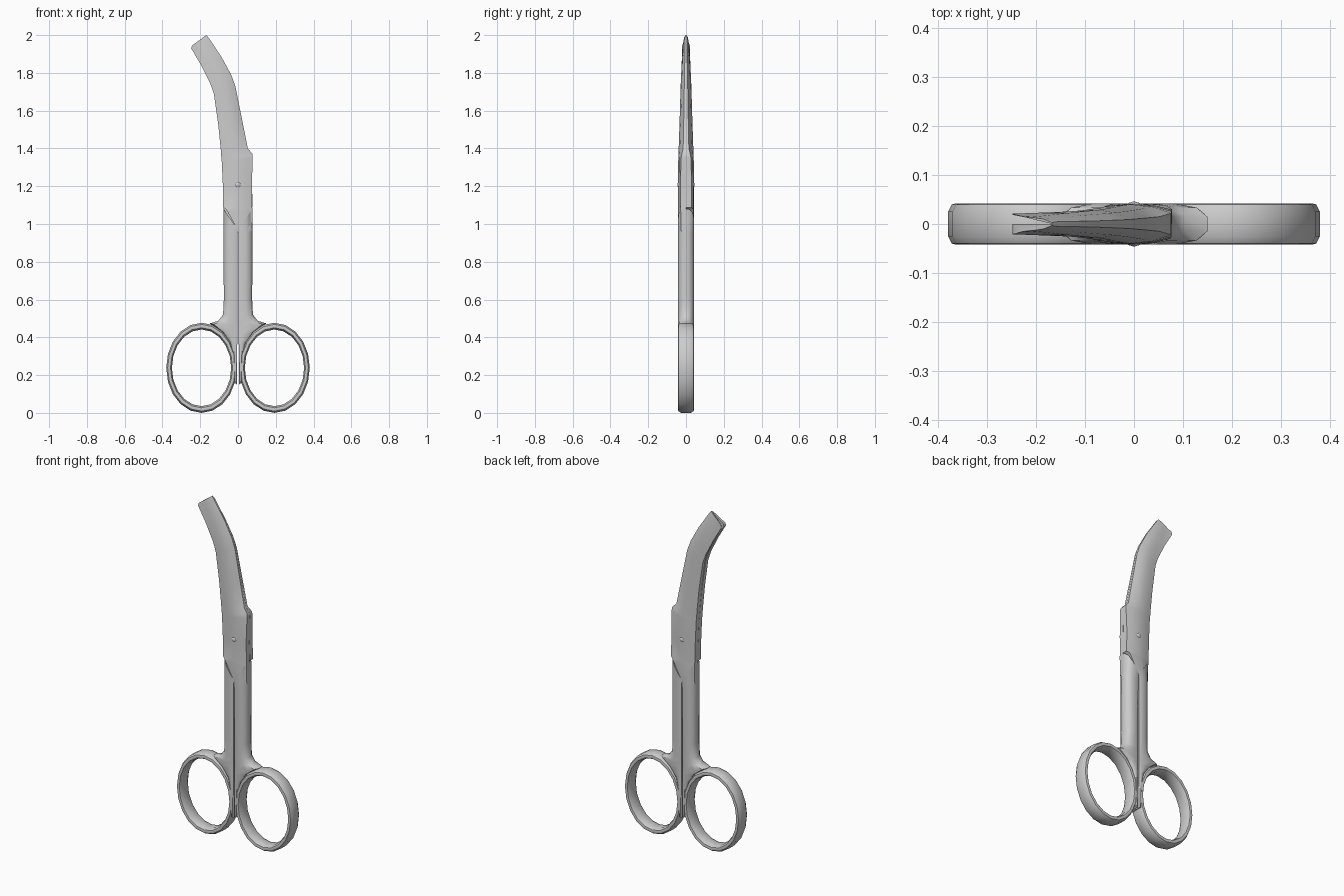
import bpy, bmesh, math


def loft(name, sections, closed=False):
    """Skin a list of equal-length point loops into a smooth-shaded object."""
    bm = bmesh.new()
    loops = [[bm.verts.new(p) for p in s] for s in sections]
    n = len(loops[0])
    pairs = list(zip(loops, loops[1:]))
    if closed:
        pairs.append((loops[-1], loops[0]))
    for a, b in pairs:
        for i in range(n):
            j = (i + 1) % n
            bm.faces.new((a[i], a[j], b[j], b[i]))
    if not closed:
        bm.faces.new(loops[0])
        bm.faces.new(loops[-1])
    bmesh.ops.recalc_face_normals(bm, faces=bm.faces)
    mesh = bpy.data.meshes.new(name)
    bm.to_mesh(mesh)
    bm.free()
    ob = bpy.data.objects.new(name, mesh)
    bpy.context.collection.objects.link(ob)
    smooth(ob)
    return ob


def smooth(ob):
    bpy.ops.object.select_all(action='DESELECT')
    ob.select_set(True)
    bpy.context.view_layer.objects.active = ob
    bpy.ops.object.shade_smooth_by_angle(angle=math.radians(40))


T = 0.042  # half thickness of the handles

# Shank stations: inner x, inner z, outer x, outer z
SHANK = [(.004, .15, .022, .16), (.004, .24, .03, .24), (.004, .30, .032, .31),
         (.004, .36, .045, .375), (.003, .41, .09, .43), (.003, .44, .15, .474),
         (.003, .47, .105, .487), (.003, .51, .079, .52),
         (.003, .60, .075, .60), (.002, .92, .077, .95),
         (.001, .97, .077, 1.08)]
# Shank cross-section: fraction across, fraction of half thickness
D_SHAPE = [(0, -.9), (.15, -1), (.55, -1), (.85, -.8), (1, -.35),
           (1, .35), (.85, .8), (.55, 1), (.15, 1), (0, .9)]
# Finger ring cross-section: fraction of wall, fraction of half thickness
BAND = [(0, -.55), (.25, -.95), (.5, -1), (.75, -.95), (1, -.6),
        (1, .6), (.75, .95), (.5, 1), (.25, .95), (0, .55)]


def handle(side, label):
    # Straight shank with the web flaring into the ring
    secs = [[(side * (a + (c - a) * t), side * T * v, b + (d - b) * t)
             for t, v in D_SHAPE] for a, b, c, d in SHANK]
    loft(label + "_shank", secs)
    # Oval finger ring
    secs = []
    for i in range(20):
        ang = 2 * math.pi * i / 20
        secs.append([(side * (.193 + (.157 + .030 * t) * math.cos(ang)), T * v,
                      .2385 + (.203 + .0355 * t) * math.sin(ang))
                     for t, v in BAND])
    loft(label + "_finger_ring", secs, closed=True)


handle(1, "right")
handle(-1, "left")

# Blade stations: left x, z, right x, z, depth left / middle / right, edge gap
FRONT_ROOT = [(.002, .96, .075, .96, .040, .042, .025, 0),
              (-.055, 1.065, .076, 1.07, .040, .042, .028, 0),
              (-.065, 1.08, .076, 1.08, .038, .042, .028, 0),
              (-.079, 1.088, .075, 1.09, .030, .042, .028, 0)]
BACK_ROOT = [(-.075, .96, -.002, .96, .025, .042, .040, 0),
             (-.076, 1.07, .055, 1.065, .028, .042, .040, 0),
             (-.076, 1.08, .065, 1.08, .028, .042, .038, 0),
             (-.078, 1.09, .078, 1.088, .028, .042, .030, 0)]
BLADE = [(-.080, 1.20, .074, 1.20, .028, .042, .030, 0),
         (-.086, 1.33, .077, 1.35, .028, .041, .026, 0),
         (-.089, 1.36, .076, 1.372, .028, .040, .022, 0),
         (-.091, 1.39, .052, 1.40, .028, .039, .015, 0),
         (-.105, 1.53, .022, 1.55, .028, .034, .012, .002),
         (-.128, 1.69, -.014, 1.73, .026, .029, .009, .006),
         (-.147, 1.745, -.036, 1.79, .025, .027, .008, .009),
         (-.195, 1.84, -.085, 1.88, .023, .022, .006, .013),
         (-.248, 1.93, -.155, 1.985, .021, .015, .005, .018),
         (-.243, 1.945, -.168, 2.0, .020, .013, .003, .018)]


def blade(name, stations, side, gap):
    secs = []
    for lx, lz, rx, rz, dl, dm, dr, g in stations:
        prof = [(0, .0005 + g * gap), (0, dl), (.22, dl * .3 + dm * .7), (.5, dm),
                (.78, dm * .7 + dr * .3), (1, dr), (1, .0005)]
        secs.append([(lx + (rx - lx) * t, side * d, lz + (rz - lz) * t)
                     for t, d in prof])
    loft(name, secs)


# Front blade belongs to the right handle, back blade to the left one
blade("front_blade", FRONT_ROOT + BLADE, -1, 0)
blade("back_blade", BACK_ROOT + BLADE, 1, 1)

# Domed pivot rivet through both blades
bpy.ops.mesh.primitive_uv_sphere_add(segments=12, ring_count=8, radius=1,
                                     location=(0, 0, 1.207),
                                     rotation=(math.pi / 2, 0, 0))
rivet = bpy.context.object
rivet.name = "pivot_rivet"
rivet.scale = (.03, .03, .0465)
smooth(rivet)
